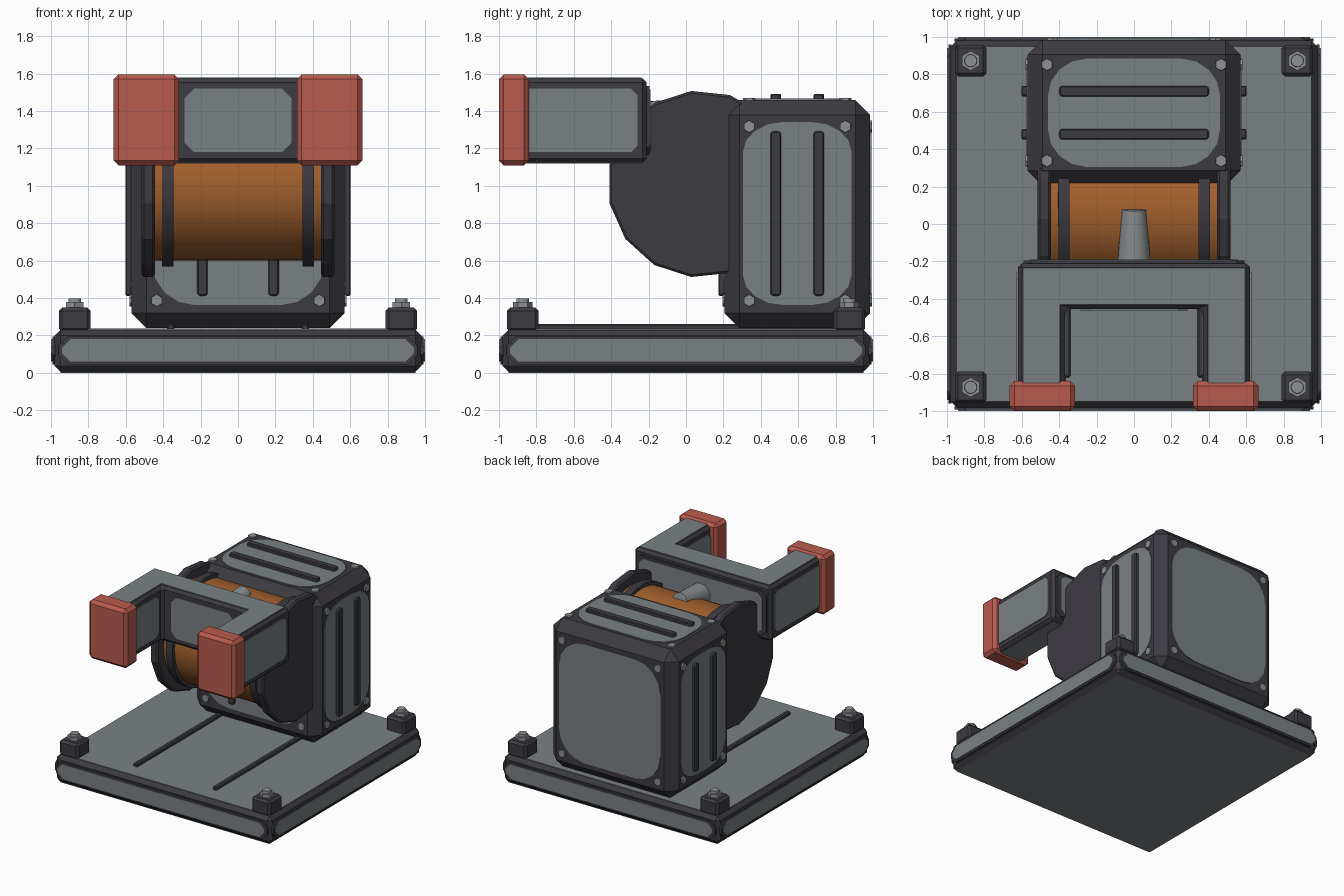
import bpy, bmesh
from math import sin, cos, pi, radians
from mathutils import Vector, Matrix

if "Cube" in bpy.data.objects:
    bpy.data.objects.remove(bpy.data.objects["Cube"])


def material(name, rgb):
    m = bpy.data.materials.new(name)
    m.diffuse_color = (*rgb, 1)
    m.use_nodes = True
    m.node_tree.nodes["Principled BSDF"].inputs["Base Color"].default_value = m.diffuse_color
    return m


DARK = material("dark frame", (0.046, 0.043, 0.053))
GREY = material("panel grey", (0.195, 0.220, 0.231))
STEEL = material("bolt steel", (0.262, 0.283, 0.290))
COPPER = material("copper coil", (0.376, 0.122, 0.028))
RED = material("magnet red", (0.485, 0.104, 0.075))
X, Y, Z = Vector((1, 0, 0)), Vector((0, 1, 0)), Vector((0, 0, 1))


def finish(name, bm, mat, bevel=0.0, smooth=False):
    bmesh.ops.recalc_face_normals(bm, faces=bm.faces)
    me = bpy.data.meshes.new(name)
    bm.to_mesh(me)
    bm.free()
    me.materials.append(mat)
    ob = bpy.data.objects.new(name, me)
    bpy.context.collection.objects.link(ob)
    if bevel:
        mod = ob.modifiers.new("chamfer", 'BEVEL')
        mod.width, mod.segments, mod.limit_method = bevel, 1, 'ANGLE'
        mod.angle_limit = radians(40)
    if smooth:
        bpy.ops.object.select_all(action='DESELECT')
        ob.select_set(True)
        bpy.context.view_layer.objects.active = ob
        bpy.ops.object.shade_smooth_by_angle(angle=radians(35))
    return ob


def box(name, x, y, z, mat, bevel=0.0):
    bm = bmesh.new()
    bmesh.ops.create_cube(bm, size=1)
    for v in bm.verts:
        for i, (lo, hi) in enumerate((x, y, z)):
            v.co[i] = lo if v.co[i] < 0 else hi
    return finish(name, bm, mat, bevel)


def plate(name, pts, origin, u, v, normal, depth, mat, bevel=0.0):
    """Flat outline in the u/v plane, extruded along normal."""
    bm = bmesh.new()
    o = Vector(origin)
    face = bm.faces.new([bm.verts.new(o + u * a + v * b) for a, b in pts])
    ext = bmesh.ops.extrude_face_region(bm, geom=[face])["geom"]
    bmesh.ops.translate(bm, vec=normal * depth,
                        verts=[e for e in ext if isinstance(e, bmesh.types.BMVert)])
    return finish(name, bm, mat, bevel)


def rod(name, p0, p1, r0, r1, n, mat, smooth=False):
    p0, p1 = Vector(p0), Vector(p1)
    d = p1 - p0
    bm = bmesh.new()
    m = Matrix.Translation((p0 + p1) / 2) @ d.to_track_quat('Z', 'Y').to_matrix().to_4x4()
    bmesh.ops.create_cone(bm, cap_ends=True, segments=n, radius1=r0, radius2=r1,
                          depth=d.length, matrix=m)
    return finish(name, bm, mat, 0, smooth)


def rounded(w, h, rx, ry, seg=4):
    """Rectangle outline of half sizes w, h with elliptical corners."""
    pts = []
    for k, (sx, sy) in enumerate(((1, 1), (-1, 1), (-1, -1), (1, -1))):
        for i in range(seg + 1):
            a = (k + i / seg) * pi / 2
            pts.append((sx * (w - rx) + rx * cos(a), sy * (h - ry) + ry * sin(a)))
    return pts


def chamfered(w, h, c):
    return rounded(w, h, c, c, 1)


# Base slab with top, bottom and side panels
box("base_slab", (-0.98, 0.98), (-0.98, 0.98), (0.006, 0.23), DARK, 0.03)
box("base_top_panel", (-0.95, 0.95), (-0.95, 0.95), (0.225, 0.236), GREY)
box("base_bottom_panel", (-0.95, 0.95), (-0.95, 0.95), (0.0, 0.008), GREY)
for n, u in ((X, Y), (-X, Y), (Y, X), (-Y, X)):
    o = n * 0.975 + Z * 0.12
    plate("base_side_frame", chamfered(0.96, 0.075, 0.05), o, u, Z, n, 0.018, DARK)
    plate("base_side_panel", chamfered(0.94, 0.06, 0.045), o + n * 0.017, u, Z, n, 0.008, GREY)
for s in (-1, 1):
    box("base_strip", (s * 0.36 - 0.02, s * 0.36 + 0.02), (-0.82, 0.8), (0.23, 0.262), DARK, 0.008)

# Corner blocks with bolts
for sx in (-1, 1):
    for sy in (-1, 1):
        x, y = sx * 0.873, sy * 0.873
        box("corner_block", (x - 0.085, x + 0.085), (y - 0.085, y + 0.085), (0.22, 0.35), DARK, 0.018)
        rod("corner_bolt", (x, y, 0.345), (x, y, 0.378), 0.053, 0.053, 6, STEEL)
        rod("corner_bolt_tip", (x, y, 0.375), (x, y, 0.398), 0.035, 0.033, 12, STEEL)

# Motor housing with rounded panels, ribs and screws
CY, CZ = 0.595, 0.852
box("housing", (-0.57, 0.57), (0.205, 0.985), (0.24, 1.46), DARK, 0.08)
SIDES = (  # normal, u, v, face distance, panel half sizes, corner radii, screw offsets
    (X, Y, Z, 0.57, (0.29, 0.49), (0.22, 0.16), (0.257, 0.465)),
    (-X, Y, Z, 0.57, (0.29, 0.49), (0.22, 0.16), (0.257, 0.465)),
    (Y, X, Z, 0.39, (0.46, 0.49), (0.23, 0.23), (0.435, 0.465)),
    (-Y, X, Z, 0.39, (0.46, 0.49), (0.23, 0.23), (0.435, 0.465)),
    (Z, X, Y, 0.608, (0.46, 0.29), (0.21, 0.2), (0.465, 0.257)),
)
for n, u, v, dist, half, rad, screw in SIDES:
    o = Vector((0, CY, CZ)) + n * (dist - 0.002)
    plate("housing_panel", rounded(*half, *rad), o, u, v, n, 0.008, GREY)
    for a in (-1, 1):
        for b in (-1, 1):
            p = o + u * a * screw[0] + v * b * screw[1]
            rod("housing_screw", p - n * 0.01, p + n * 0.012, 0.035, 0.032, 6, STEEL)
        if n == Y:  # the back panel is plain
            continue
        # two ribs along the long direction of the panel
        if n == Z:
            rib, c = chamfered(0.40, 0.028, 0.01), o + v * a * 0.115
        else:
            rib, c = chamfered(0.028, 0.44, 0.01), o + u * a * (0.19 if n == -Y else 0.115)
        plate("housing_rib", rib, c, u, v, n, 0.034, DARK, 0.006)

# Coil drum between two faceted cheek discs
DY, DZ = 0.08, 1.01
rod("coil", (-0.46, DY, DZ), (0.46, DY, DZ), 0.41, 0.41, 48, COPPER, True)
disc = [(0.5 * cos(2 * pi * i / 15), 0.5 * sin(2 * pi * i / 15)) for i in range(15)]
for s in (-1, 1):
    plate("cheek_disc", disc, (s * 0.445, DY, DZ), Y, Z, X * s, 0.07, DARK, 0.012)
    rod("coil_band", (s * 0.345, DY, DZ), (s * 0.405, DY, DZ), 0.44, 0.44, 32, DARK, True)

# Tapered pin between yoke and coil
rod("taper_pin", (0, -0.22, 1.36), (0, 0.08, 1.41), 0.09, 0.065, 24, STEEL, True)


# U-shaped magnet yoke with panels
def u_shape(d):
    half = [(0.62 - d, -0.9), (0.62 - d, -0.21 - d), (-0.62 + d, -0.21 - d), (-0.62 + d, -0.9)]
    return half + [(-0.37 - d, -0.9), (-0.37 - d, -0.455 + d), (0.37 + d, -0.455 + d), (0.37 + d, -0.9)]


YZ = 1.35
plate("yoke", u_shape(0), (0, 0, 1.125), X, Y, Z, 0.45, DARK, 0.022)
plate("yoke_top_panel", u_shape(0.028), (0, 0, 1.572), X, Y, Z, 0.008, GREY)
plate("yoke_bottom_panel", u_shape(0.028), (0, 0, 1.128), X, Y, -Z, 0.008, GREY)
plate("yoke_front_panel", chamfered(0.285, 0.17, 0.05), (0, -0.453, YZ), X, Z, -Y, 0.009, GREY)
plate("yoke_back_frame", chamfered(0.59, 0.185, 0.04), (0, -0.215, YZ), X, Z, Y, 0.02, DARK)
plate("yoke_back_panel", chamfered(0.56, 0.165, 0.04), (0, -0.197, YZ), X, Z, Y, 0.008, GREY)
for s in (-1, 1):
    plate("yoke_outer_panel", chamfered(0.31, 0.17, 0.035), (s * 0.618, -0.57, YZ), Y, Z, X * s, 0.009, GREY)
    plate("yoke_inner_panel", chamfered(0.17, 0.17, 0.035), (s * 0.372, -0.67, YZ), Y, Z, -X * s, 0.009, GREY)
    # Red pole tips
    box("pole_tip", sorted((s * 0.315, s * 0.665)), (-1.0, -0.84), (1.11, 1.595), RED, 0.025)
